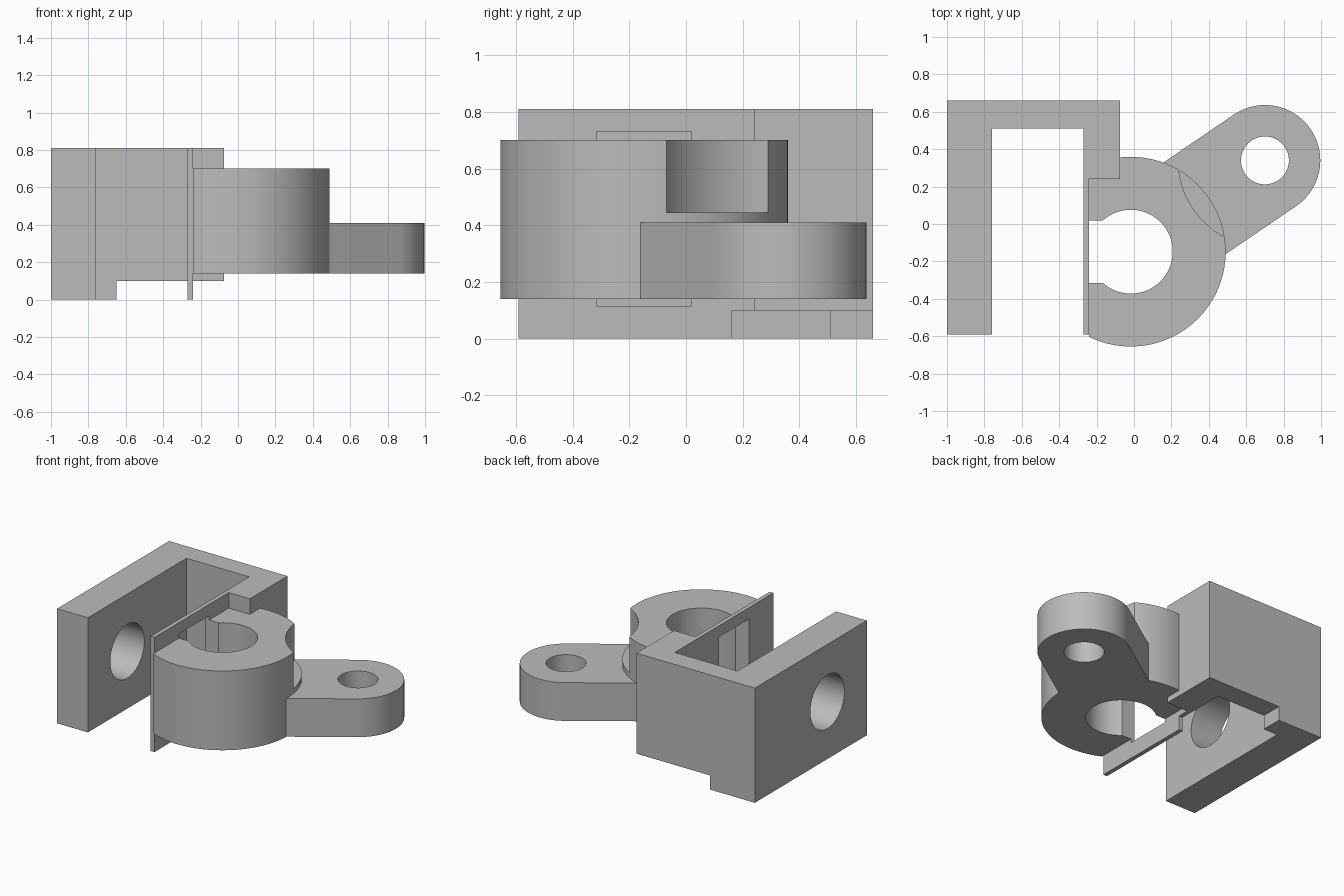
import bpy, bmesh, math
from mathutils import Vector

cube = bpy.data.objects.get("Cube")
if cube:
    bpy.data.objects.remove(cube, do_unlink=True)

grey = bpy.data.materials.new("plain grey")
grey.use_nodes = True
colour = (0.5, 0.5, 0.5, 1)
grey.diffuse_color = colour
grey.node_tree.nodes["Principled BSDF"].inputs["Base Color"].default_value = colour


def prism(name, outline, z0, z1):
    """Extrude a flat outline from z0 up to z1."""
    bm = bmesh.new()
    face = bm.faces.new([bm.verts.new((p[0], p[1], z0)) for p in outline])
    top = bmesh.ops.extrude_face_region(bm, geom=[face])["geom"]
    bmesh.ops.translate(bm, vec=(0, 0, z1 - z0),
                        verts=[v for v in top if isinstance(v, bmesh.types.BMVert)])
    bmesh.ops.recalc_face_normals(bm, faces=bm.faces)
    mesh = bpy.data.meshes.new(name)
    bm.to_mesh(mesh)
    bm.free()
    mesh.materials.append(grey)
    obj = bpy.data.objects.new(name, mesh)
    bpy.context.collection.objects.link(obj)
    return obj


def rect(x0, x1, y0, y1):
    return [(x0, y0), (x1, y0), (x1, y1), (x0, y1)]


def arc(centre, r, start=0.0, end=math.tau, n=96):
    closed = abs(end - start - math.tau) < 1e-6
    steps = n if closed else n - 1
    return [(centre[0] + r * math.cos(start + (end - start) * i / steps),
             centre[1] + r * math.sin(start + (end - start) * i / steps)) for i in range(n)]


def combine(target, tool, operation="DIFFERENCE"):
    """Apply a boolean and discard the tool."""
    mod = target.modifiers.new("boolean", "BOOLEAN")
    mod.operation = operation
    mod.solver = "EXACT"
    mod.object = tool
    bpy.ops.object.select_all(action="DESELECT")
    bpy.context.view_layer.objects.active = target
    target.select_set(True)
    bpy.ops.object.modifier_apply(modifier=mod.name)
    bpy.data.objects.remove(tool, do_unlink=True)


ring_c = Vector((-0.017, -0.148))
pivot = Vector((0.70, 0.34))
wall_x = -0.24
height = 0.81

# U-shaped bracket with a thin inner wall and a thicker corner block
bracket = prism("bracket", [(-1, -0.59), (-0.76, -0.59), (-0.76, 0.51), (-0.27, 0.51),
                            (-0.27, -0.59), (wall_x, -0.59), (wall_x, 0.24),
                            (-0.075, 0.24), (-0.075, 0.66), (-1, 0.66)], 0, height)
combine(bracket, prism("step_cutter", rect(-0.65, 0.1, 0.16, 0.8), -0.1, 0.10))
combine(bracket, prism("window_cutter", rect(-0.4, -0.15, -0.315, 0.02), 0.115, 0.73))

# Round hole across the outer wall
hole = prism("hole_cutter", arc((0, 0), 0.19), -0.2, 0.2)
hole.rotation_euler = (0, math.pi / 2, 0)
hole.location = (-0.88, -0.15, 0.405)
bpy.context.view_layer.update()
combine(bracket, hole)

# Ring, flattened where it meets the thin wall
ring_r = 0.507
a = math.acos((wall_x - ring_c.x) / ring_r)
ring = prism("ring_and_arm", arc(ring_c, ring_r, -a, a, 120), 0.14, 0.70)
combine(ring, prism("clearance_cutter", arc(pivot, 0.463, n=128), 0.445, 0.9))

# Arm reaching from the ring to a rounded end
along = (pivot - ring_c).normalized()
side = Vector((-along.y, along.x)) * 0.296
angle = math.atan2(along.y, along.x)
outline = [ring_c + side, ring_c - side]
outline += arc(pivot, 0.296, angle - math.pi / 2, angle + math.pi / 2, 56)
combine(ring, prism("arm", outline, 0.14, 0.41), "UNION")

# Bore, its side slot, and the pivot hole
combine(ring, prism("bore_cutter", arc(ring_c, 0.224), 0, 1))
combine(ring, prism("slot_cutter", rect(-0.4, -0.15, -0.315, 0.02), 0, 1))
combine(ring, prism("pivot_cutter", arc(pivot, 0.128, n=64), 0, 1))

# Smooth curved walls, keep the edges crisp
for obj in (bracket, ring):
    bpy.ops.object.select_all(action="DESELECT")
    obj.select_set(True)
    bpy.context.view_layer.objects.active = obj
    bpy.ops.object.shade_smooth_by_angle(angle=math.radians(30))
